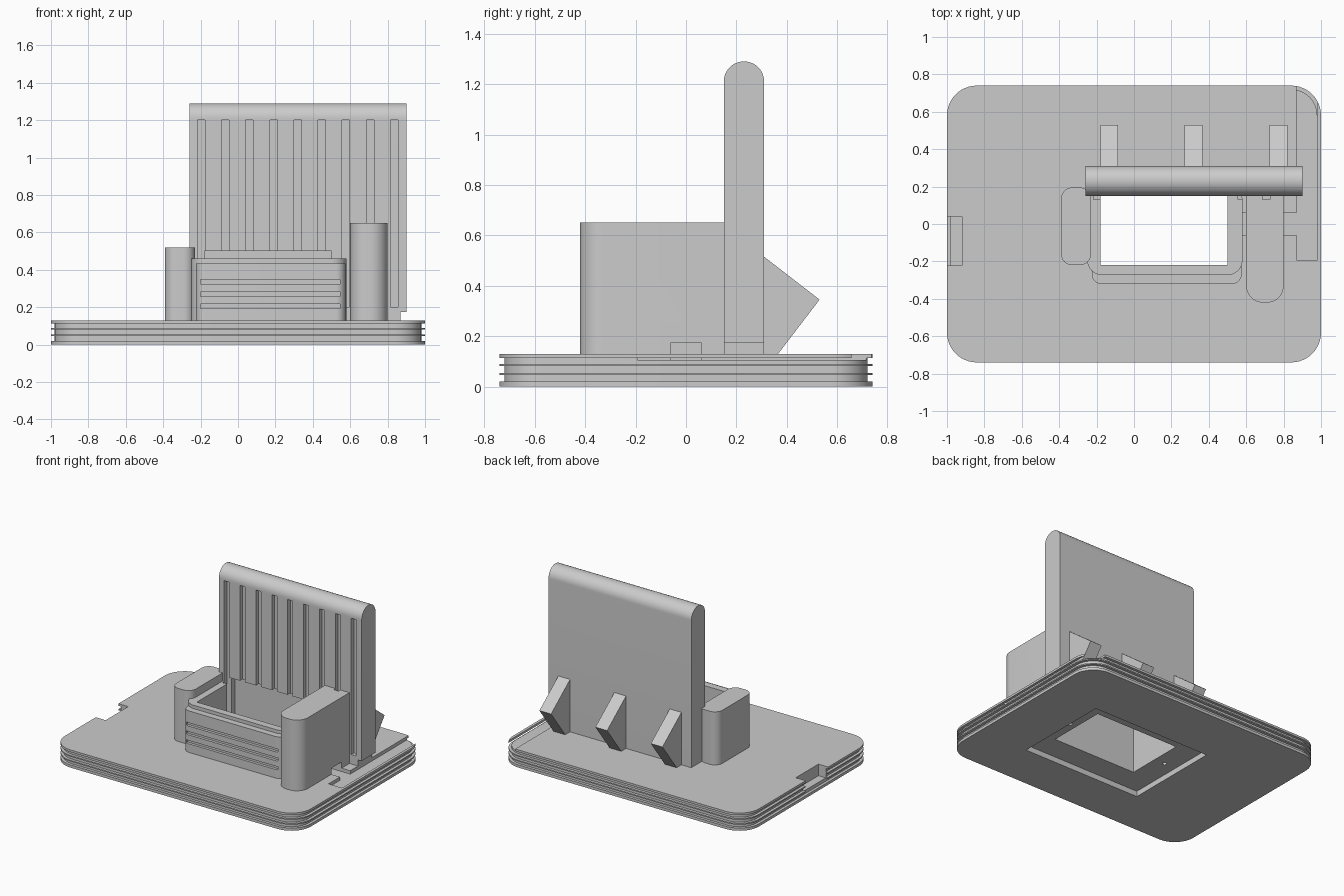
import bpy, bmesh, math

cube = bpy.data.objects.get("Cube")
if cube:
    bpy.data.objects.remove(cube, do_unlink=True)

grey = bpy.data.materials.new("light_grey")
grey.use_nodes = True
colour = (0.6, 0.6, 0.6, 1)
grey.diffuse_color = colour
grey.node_tree.nodes["Principled BSDF"].inputs["Base Color"].default_value = colour


def loft(name, loops):
    """Skin a stack of equal point loops into a closed solid."""
    bm = bmesh.new()
    rings = [[bm.verts.new(p) for p in loop] for loop in loops]
    bm.faces.new(rings[0])
    bm.faces.new(rings[-1])
    n = len(rings[0])
    for a, b in zip(rings, rings[1:]):
        for i in range(n):
            j = (i + 1) % n
            bm.faces.new((a[i], a[j], b[j], b[i]))
    bmesh.ops.recalc_face_normals(bm, faces=bm.faces)
    mesh = bpy.data.meshes.new(name)
    bm.to_mesh(mesh)
    bm.free()
    mesh.materials.append(grey)
    obj = bpy.data.objects.new(name, mesh)
    bpy.context.collection.objects.link(obj)
    return obj


def outline(x, y, radius, z, inset=0, steps=12):
    """Rounded rectangle at height z."""
    if radius == 0:
        return [(x[0], y[0], z), (x[1], y[0], z), (x[1], y[1], z), (x[0], y[1], z)]
    points = []
    corners = [(x[1], y[1], -1, -1), (x[0], y[1], 1, -1),
               (x[0], y[0], 1, 1), (x[1], y[0], -1, 1)]
    for k, (cx, cy, sx, sy) in enumerate(corners):
        for i in range(steps + 1):
            a = math.pi / 2 * (k + i / steps)
            points.append((cx + sx * radius + (radius - inset) * math.cos(a),
                           cy + sy * radius + (radius - inset) * math.sin(a), z))
    return points


def block(name, x, y, z, radius=0):
    return loft(name, [outline(x, y, radius, h) for h in z])


def prism(name, x, profile):
    """Extrude a side profile of (y, z) points along x."""
    return loft(name, [[(h, y, z) for y, z in profile] for h in x])


def cylinder(name, x, y, radius, z):
    return loft(name, [[(x + radius * math.cos(i * math.tau / 16),
                         y + radius * math.sin(i * math.tau / 16), h)
                        for i in range(16)] for h in z])


def carve(parts, cutters):
    for part in parts:
        for cutter in cutters:
            mod = part.modifiers.new("cut", 'BOOLEAN')
            mod.operation = 'DIFFERENCE'
            mod.solver = 'EXACT'
            mod.object = cutter
        graph = bpy.context.evaluated_depsgraph_get()
        mesh = bpy.data.meshes.new_from_object(part.evaluated_get(graph))
        part.modifiers.clear()
        part.data = mesh


# Base plate with grooved rim
levels = [(0, 0), (0.02, 0), (0.02, 0.02), (0.045, 0.02), (0.045, 0),
          (0.054, 0), (0.054, 0.02), (0.081, 0.02), (0.081, 0),
          (0.09, 0), (0.09, 0.02), (0.114, 0.02), (0.114, 0), (0.13, 0)]
base = loft("base_plate", [outline((-1, 1), (-0.74, 0.74), 0.16, z, inset)
                           for z, inset in levels])

# Back panel with rounded top
arc = [(0.23 + 0.08 * math.cos(i * math.pi / 24), 1.21 + 0.08 * math.sin(i * math.pi / 24))
       for i in range(25)]
panel = prism("back_panel", (-0.26, 0.9), [(0.15, 0.12), (0.31, 0.12)] + arc)

# Tray, its rim, and the side holders
tray = block("tray_body", (-0.225, 0.575), (-0.32, 0.21), (0.12, 0.435), 0.05)
rim = block("tray_rim", (-0.25, 0.58), (-0.273, 0.205), (0.125, 0.46), 0.08)
small_holder = block("small_side_block", (-0.39, -0.23), (-0.22, 0.195), (0.12, 0.52), 0.06)
tall_holder = block("tall_side_block", (0.6, 0.8), (-0.42, 0.29), (0.12, 0.65), 0.09)

# Rear braces
brace_profile = [(0.3, 0.12), (0.358, 0.12), (0.53, 0.345), (0.31, 0.515), (0.3, 0.515)]
braces = [prism("rear_brace", (x, x + 0.095), brace_profile)
          for x in (-0.18, 0.27, 0.725)]

# Cutters: shaft, cable channels, panel flutes
shaft = block("shaft_cutter", (-0.18, 0.5), (-0.22, 0.22), (-0.1, 0.5))
cross_channel = block("cross_channel_cutter", (0.45, 0.9), (-0.06, 0.06), (0.105, 0.175))
rear_channel = block("rear_channel_cutter", (0.87, 0.98), (-0.193, 0.9), (0.105, 0.175))
flutes = [block("flute_cutter", (x - 0.02, x + 0.02), (0.13, 0.18), (0.2, 1.2))
          for x in [-0.197 + 0.129 * i for i in range(9)]]

# Cutters: tray slots, base recess, screw holes, edge notch
slots = [block("slot_cutter", (-0.2, 0.545), (-0.4, -0.3), (z - 0.012, z + 0.012))
         for z in (0.205, 0.27, 0.335)]
recess = block("recess_cutter", (-0.36, 0.6), (-0.4, 0.32), (-0.1, 0.04))
screws = [cylinder("screw_cutter", x, 0, 0.015, (-0.1, 0.1)) for x in (-0.265, 0.555)]
notch = block("notch_cutter", (-1.1, -0.92), (-0.222, 0.04), (0.045, 0.3))

channels = [cross_channel, rear_channel]
carve([base], [shaft, recess, notch] + channels + screws)
carve([panel], [shaft, rear_channel] + flutes)
carve([tray], [shaft, cross_channel, flutes[0], flutes[6]] + slots)
carve([rim], [shaft, cross_channel, flutes[0], flutes[6]])
carve([tall_holder], [cross_channel, flutes[7]])

for cutter in [shaft, recess, notch] + channels + flutes + slots + screws:
    bpy.data.objects.remove(cutter, do_unlink=True)

# Smooth the rounded corners, keep hard edges
bpy.ops.object.select_all(action='DESELECT')
for part in [base, panel, tray, rim, small_holder, tall_holder] + braces:
    part.select_set(True)
    bpy.context.view_layer.objects.active = part
bpy.ops.object.shade_smooth_by_angle(angle=math.radians(30))
